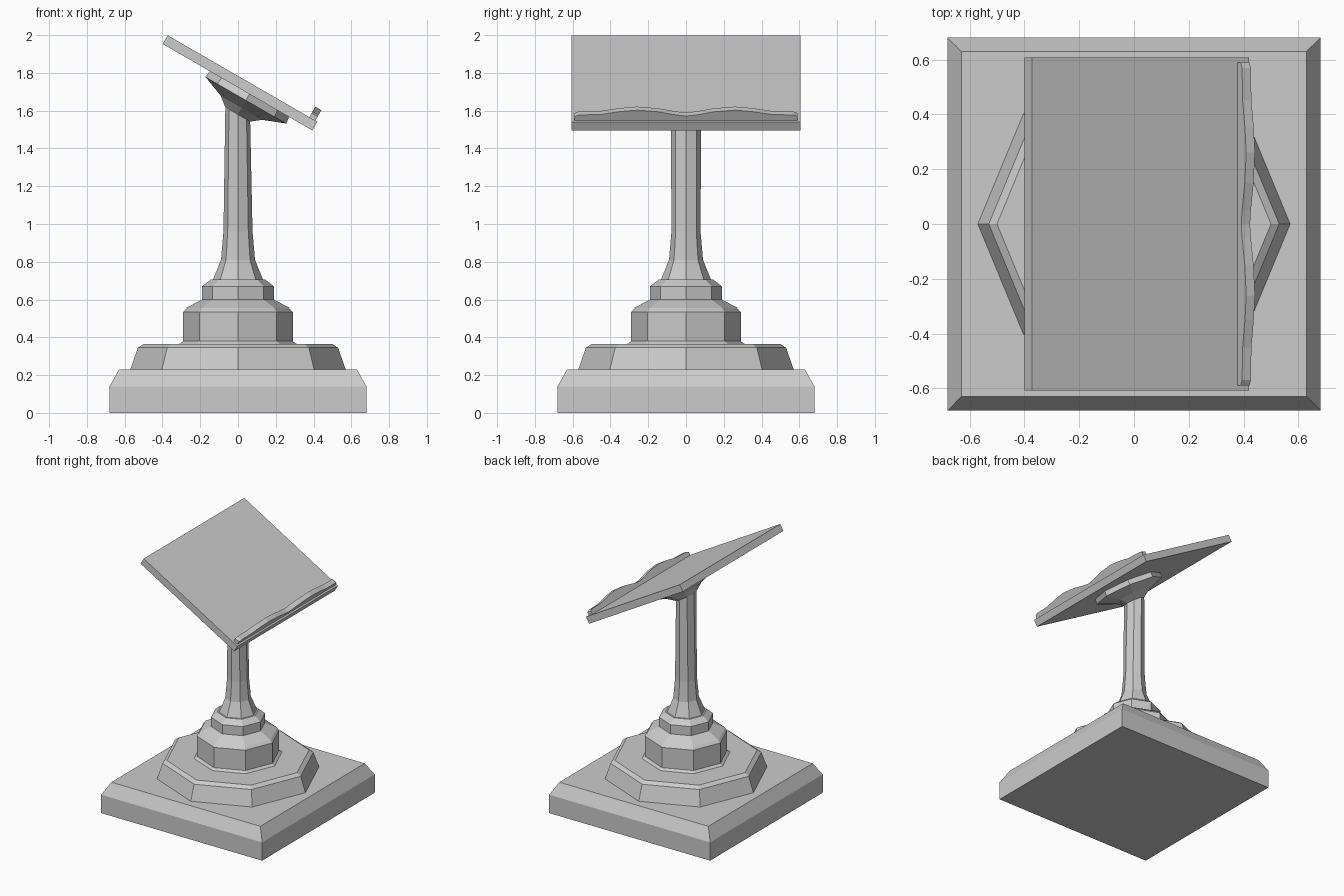
import bpy, bmesh, math
from mathutils import Vector

if "Cube" in bpy.data.objects:
    bpy.data.objects.remove(bpy.data.objects["Cube"])

TILT = math.radians(30)
U = Vector((math.cos(TILT), 0, -math.sin(TILT)))   # down the desk slope
N = Vector((math.sin(TILT), 0, math.cos(TILT)))    # desk normal
Y = Vector((0, 1, 0))
DESK = Vector((0.024, 0, 1.77))                    # centre of desk top face


def loft(name, rings):
    """Skin a stack of equal-sized rings and cap both ends."""
    bm = bmesh.new()
    loops = [[bm.verts.new(p) for p in r] for r in rings]
    n = len(loops[0])
    for a, b in zip(loops, loops[1:]):
        for i in range(n):
            j = (i + 1) % n
            bm.faces.new((a[i], a[j], b[j], b[i]))
    bm.faces.new(loops[0][::-1])
    bm.faces.new(loops[-1])
    bmesh.ops.recalc_face_normals(bm, faces=bm.faces)
    me = bpy.data.meshes.new(name)
    bm.to_mesh(me)
    bm.free()
    ob = bpy.data.objects.new(name, me)
    bpy.context.collection.objects.link(ob)
    return ob


def oct_ring(c, rx, ry, ax=Vector((1, 0, 0))):
    return [c + ax * (rx * math.cos(k * math.pi / 4)) + Y * (ry * math.sin(k * math.pi / 4))
            for k in range(8)]


def level(z, rx, ry=None):
    return oct_ring(Vector((0, 0, z)), rx, ry or rx)


def square(z, h):
    return [Vector((x * h, y * h, z)) for x, y in ((-1, -1), (1, -1), (1, 1), (-1, 1))]


def on_desk(u, y, n):
    return DESK + U * u + Y * y + N * n


# square plinth with sloped top edge
loft("plinth", [square(0, 0.68), square(0.14, 0.68), square(0.23, 0.63)])

# octagonal steps
loft("lower_step", [level(0.23, 0.57), level(0.345, 0.53), level(0.365, 0.50)])
loft("middle_step", [level(0.365, 0.31), level(0.38, 0.29), level(0.535, 0.29),
                     level(0.56, 0.265)])
loft("upper_step", [level(0.555, 0.275), level(0.60, 0.19), level(0.67, 0.19),
                    level(0.705, 0.145)])

# shaft, flaring into the tilted bracket below the desk
capital = [oct_ring(on_desk(0.073, 0, n), ru, ry, U) for n, ru, ry in
           ((-0.177, 0.076, 0.08), (-0.137, 0.127, 0.14), (-0.095, 0.235, 0.25),
            (-0.091, 0.247, 0.26), (-0.053, 0.242, 0.255))]
loft("shaft_and_bracket", [level(0.70, 0.135), level(0.81, 0.09), level(0.96, 0.077)] + capital)

# sloping desk board
loft("desk_board", [[on_desk(u, y, n) for u, y in
                     ((-0.4575, -0.607), (0.4575, -0.607), (0.4575, 0.607), (-0.4575, 0.607))]
                    for n in (-0.053, 0)])

# wavy book ledge, mirrored about the middle
half = [(0, 0.028), (0.05, 0.034), (0.15, 0.054), (0.26, 0.064), (0.35, 0.055),
        (0.45, 0.038), (0.57, 0.034), (0.59, 0.024)]
wave = [(-y, h) for y, h in half[:0:-1]] + half
loft("book_ledge", [[on_desk(0.408, y, -0.005), on_desk(0.445, y, -0.005),
                     on_desk(0.445, y, h), on_desk(0.408, y, h)] for y, h in wave])
